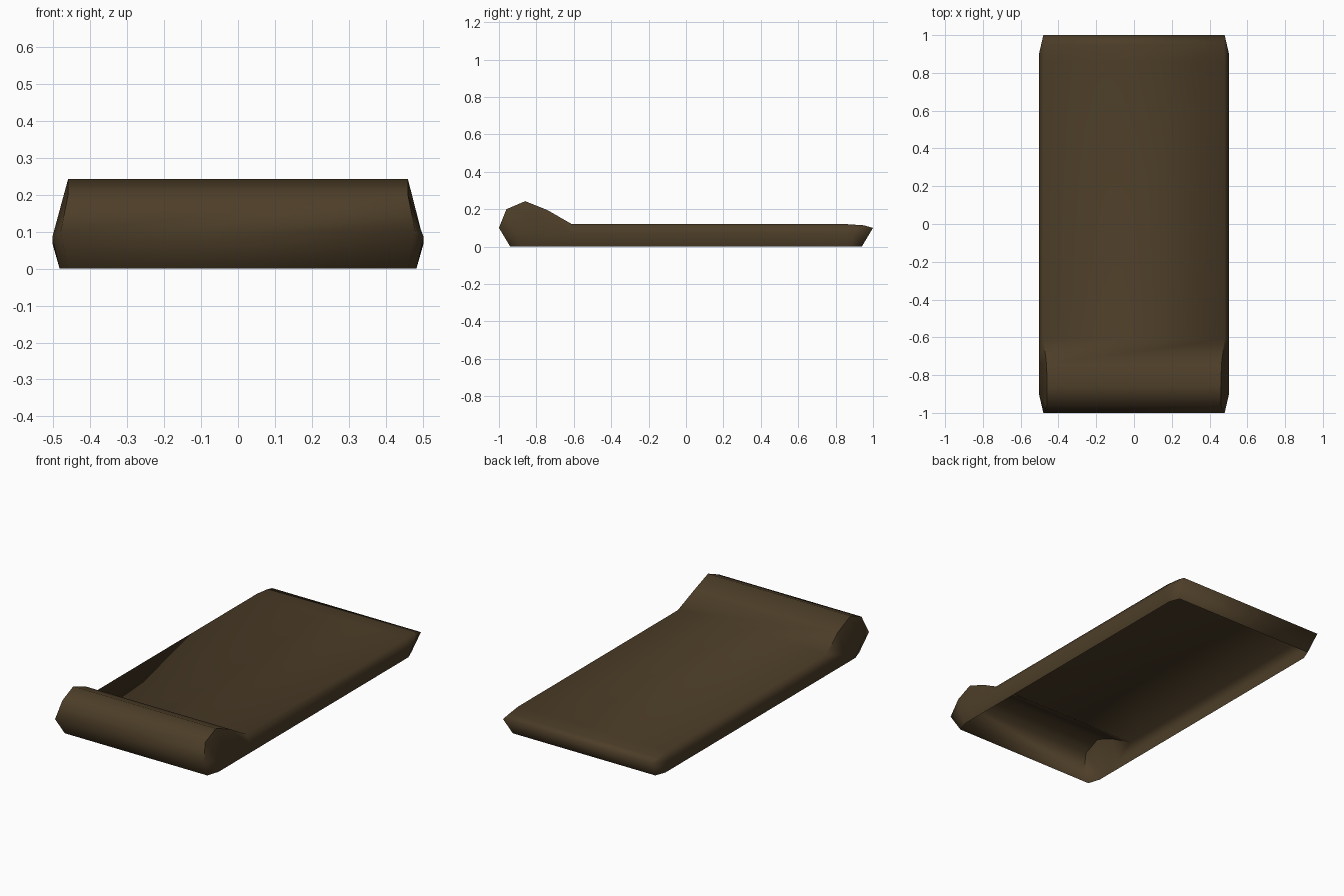
import bpy, bmesh

if "Cube" in bpy.data.objects:
    bpy.data.objects.remove(bpy.data.objects["Cube"])

mat = bpy.data.materials.new("dark brown fabric")
mat.diffuse_color = (0.073, 0.047, 0.021, 1)
mat.use_nodes = True
mat.node_tree.nodes["Principled BSDF"].inputs["Base Color"].default_value = mat.diffuse_color

# Cross-sections along the mat, each as (x, y, z) for lower rim, widest edge, top edge
sections = [
    ((.46, -.94, 0), (.48, -1, .1), (.48, -1, .1)),          # head end
    ((.483, -.87, 0), (.503, -.9, .085), (.46, -.96, .2)),
    ((.483, -.80, 0), (.503, -.82, .075), (.46, -.86, .243)),  # pillow crest
    ((.483, -.74, 0), (.503, -.74, .07), (.463, -.74, .195)),
    ((.483, -.61, 0), (.503, -.61, .07), (.48, -.61, .12)),   # pillow foot
    ((.483, .86, 0), (.503, .86, .07), (.48, .86, .12)),
    ((.483, .88, 0), (.503, .9, .08), (.475, .95, .114)),
    ((.46, .94, 0), (.48, 1, .1), (.48, 1, .1)),              # foot end
]

bm = bmesh.new()
rows = []
for s in sections:
    pts = [(-x, y, z) for x, y, z in s] + list(reversed(s))
    rows.append([bm.verts.new(p) for p in pts])

# Skin between neighbouring sections; the underside stays open
for a, b in zip(rows, rows[1:]):
    for i in range(5):
        bm.faces.new((a[i], a[i + 1], b[i + 1], b[i]))

# End walls below the widest edge
for r in (rows[0], rows[-1]):
    bm.faces.new((r[0], r[1], r[4], r[5]))

bmesh.ops.remove_doubles(bm, verts=bm.verts[:], dist=0.0005)
bmesh.ops.recalc_face_normals(bm, faces=bm.faces[:])
bm.normal_update()
top = max(bm.faces, key=lambda f: f.calc_area())
if top.normal.z < 0:
    bmesh.ops.reverse_faces(bm, faces=bm.faces[:])

mesh = bpy.data.meshes.new("padded_mat")
bm.to_mesh(mesh)
bm.free()
mesh.materials.append(mat)
mat_obj = bpy.data.objects.new("padded_mat", mesh)
bpy.context.collection.objects.link(mat_obj)
bpy.context.view_layer.objects.active = mat_obj
mat_obj.select_set(True)
bpy.ops.object.shade_smooth_by_angle(angle=1.2)
